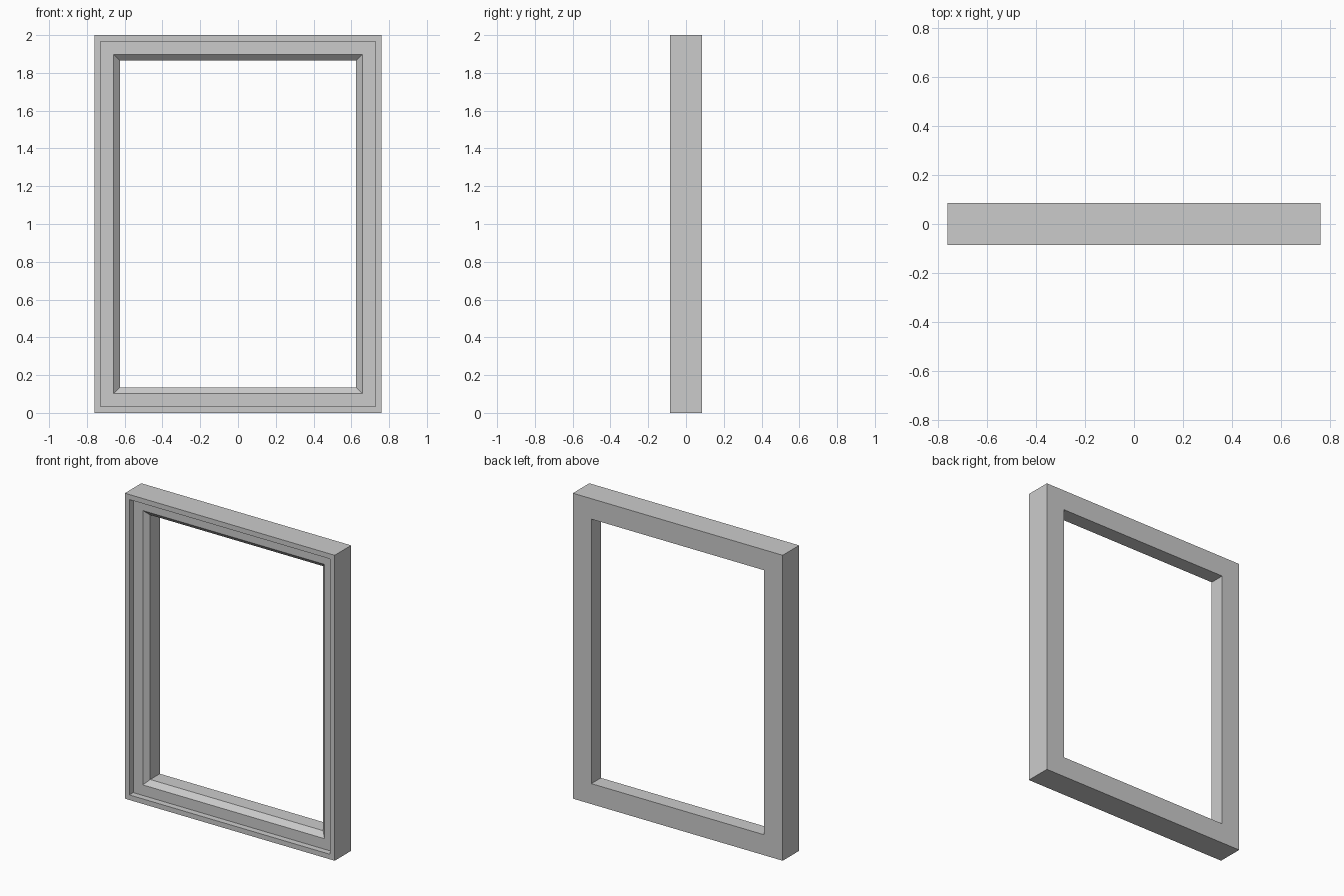
import bpy
import bmesh

if "Cube" in bpy.data.objects:
    bpy.data.objects.remove(bpy.data.objects["Cube"])

HALF_W, HEIGHT = 0.76, 2.0

# Cross-section as (inset from the outer edge, y), going round the moulding
PROFILE = [
    (0.0, 0.085),     # outer back edge
    (0.0, -0.085),    # outer front edge
    (0.033, -0.085),  # raised rim
    (0.033, -0.045),  # step down to the recessed face
    (0.102, -0.045),  # recessed face
    (0.134, -0.014),  # chamfer into the opening
    (0.134, 0.085),   # inner back edge
]


def corners(inset, y):
    """Four mitred corner points of the rectangle at this inset."""
    x, lo, hi = HALF_W - inset, inset, HEIGHT - inset
    return [(-x, y, lo), (x, y, lo), (x, y, hi), (-x, y, hi)]


# Sweep the profile around the rectangle with mitred corners
bm = bmesh.new()
rings = [[bm.verts.new(p) for p in corners(*pt)] for pt in PROFILE]
for a, b in zip(rings, rings[1:] + rings[:1]):
    for i in range(4):
        j = (i + 1) % 4
        bm.faces.new((a[i], a[j], b[j], b[i]))
bmesh.ops.recalc_face_normals(bm, faces=bm.faces)

mesh = bpy.data.meshes.new("window_frame")
bm.to_mesh(mesh)
bm.free()
frame = bpy.data.objects.new("window_frame", mesh)
bpy.context.collection.objects.link(frame)
